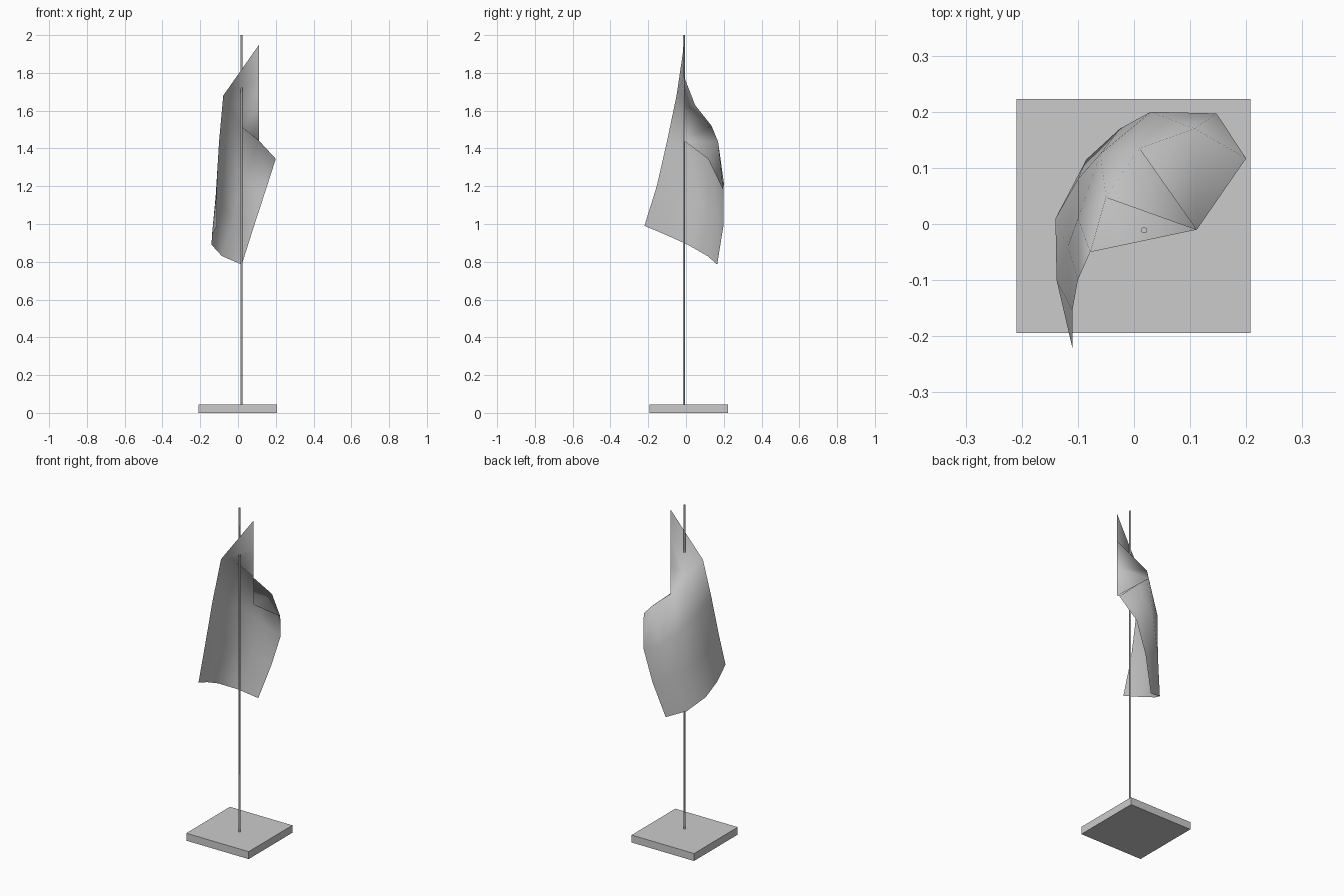
import bpy

if "Cube" in bpy.data.objects:
    bpy.data.objects.remove(bpy.data.objects["Cube"])


def make_object(name, verts, faces):
    mesh = bpy.data.meshes.new(name)
    mesh.from_pydata(verts, [], faces)
    mesh.validate()
    mesh.update()
    ob = bpy.data.objects.new(name, mesh)
    bpy.context.collection.objects.link(ob)
    return ob


def smooth(ob, angle):
    bpy.ops.object.select_all(action='DESELECT')
    ob.select_set(True)
    bpy.context.view_layer.objects.active = ob
    bpy.ops.object.shade_smooth_by_angle(angle=angle)


# square base plate
bpy.ops.mesh.primitive_cube_add(size=1, location=(-0.001, 0.014, 0.0225))
base = bpy.context.object
base.name = "base_plate"
base.scale = (0.417, 0.417, 0.045)

# thin flag pole
bpy.ops.mesh.primitive_cylinder_add(vertices=8, radius=0.0055, depth=1.955,
                                    location=(0.018, -0.011, 1.0225))
pole = bpy.context.object
pole.name = "pole"
smooth(pole, 1.0)

# draped cloth: four rows of five points, left edge to right edge
rows = [
    [(-.078, -.05, 1.68), (-.05, .048, 1.63), (.01, .135, 1.52), (.108, .17, 1.435), (.2, .117, 1.345)],
    [(-.10, -.10, 1.44), (-.10, .01, 1.40), (-.06, .125, 1.32), (.03, .2, 1.22), (.147, .197, 1.18)],
    [(-.11, -.155, 1.2), (-.118, -.04, 1.15), (-.10, .08, 1.10), (-.025, .17, 1.04), (.085, .198, .99)],
    [(-.11, -.22, .99), (-.138, -.10, .94), (-.14, .01, .89), (-.085, .115, .83), (.02, .165, .785)],
]
verts = [p for row in rows for p in row]
faces = []
for r in range(3):
    for c in range(4):
        a = r * 5 + c
        faces.append((a, a + 5, a + 6, a + 1))

# upper corner of the cloth gathered along a vertical edge
k = len(verts)
verts += [(.112, -.01, z) for z in (1.95, 1.78, 1.61, 1.44)]
for c in range(3):
    faces.append((c, k + c + 1, k + c))
    faces.append((c, c + 1, k + c + 1))
faces.append((3, 4, k + 3))
cloth = make_object("draped_cloth", verts, faces)
smooth(cloth, 1.4)
